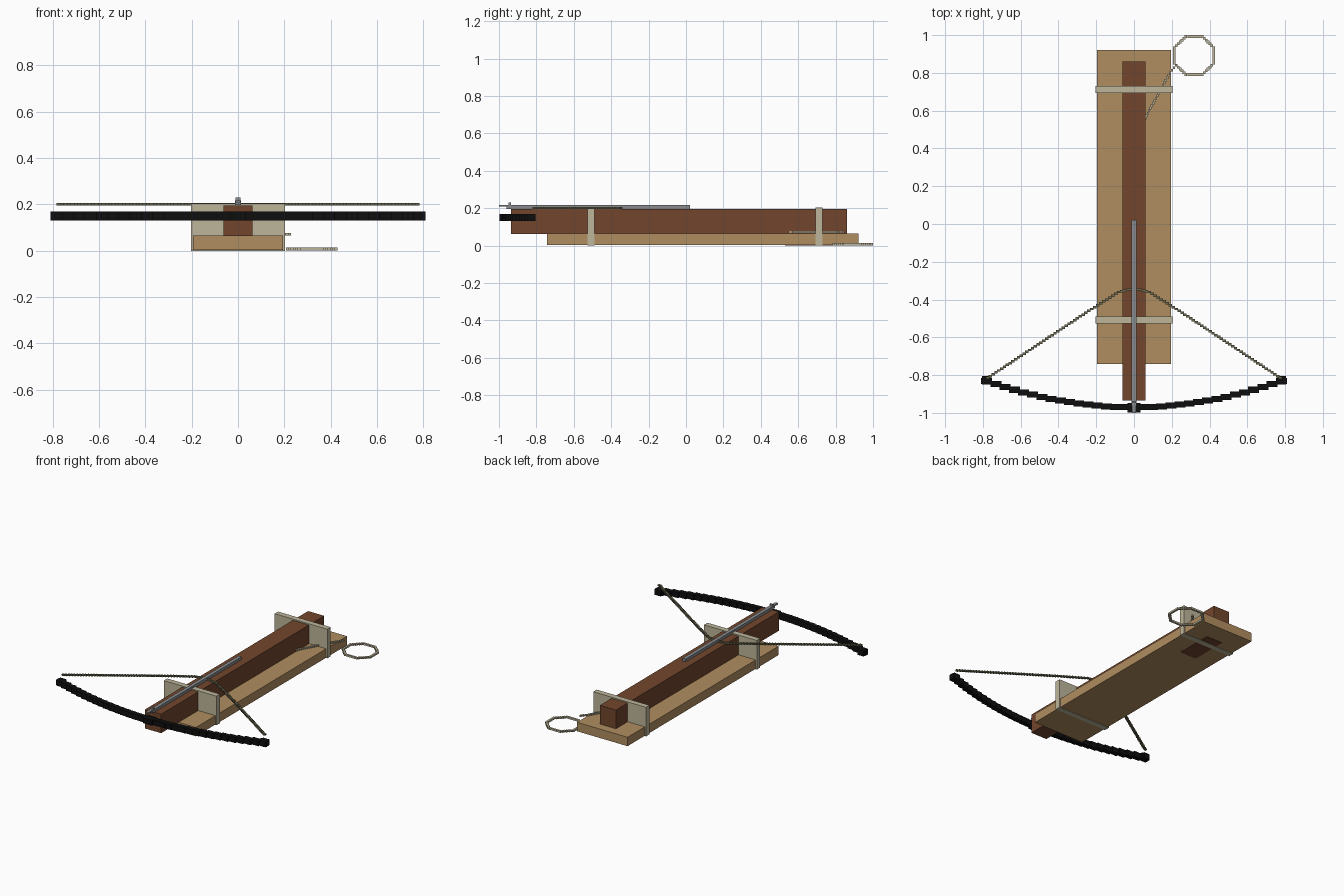
import bpy, bmesh, math
from mathutils import Vector

if "Cube" in bpy.data.objects:
    bpy.data.objects.remove(bpy.data.objects["Cube"])


def material(name, r, g, b):
    lin = [((c / 255 + 0.055) / 1.055) ** 2.4 if c > 10 else c / 255 / 12.92 for c in (r, g, b)]
    m = bpy.data.materials.new(name)
    m.diffuse_color = (*lin, 1)
    m.use_nodes = True
    m.node_tree.nodes["Principled BSDF"].inputs["Base Color"].default_value = m.diffuse_color
    return m


LIGHT_WOOD = material("light wood", 176, 141, 96)
DARK_WOOD = material("dark wood", 114, 70, 45)
BONE = material("pale bone", 190, 181, 154)
BLACK = material("black", 14, 14, 14)
STEEL = material("steel", 136, 139, 142)
CORD = material("olive cord", 108, 104, 78)


def boxes(name, mat, items):
    """One object from axis-aligned boxes given as (centre, size)."""
    bm = bmesh.new()
    for centre, size in items:
        for v in bmesh.ops.create_cube(bm, size=1)["verts"]:
            v.co = Vector(c + p * s for c, p, s in zip(centre, v.co, size))
    me = bpy.data.meshes.new(name)
    bm.to_mesh(me)
    bm.free()
    me.materials.append(mat)
    ob = bpy.data.objects.new(name, me)
    bpy.context.collection.objects.link(ob)
    return ob


def span(x0, x1, y0, y1, z0, z1):
    return ((x0 + x1) / 2, (y0 + y1) / 2, (z0 + z1) / 2), (x1 - x0, y1 - y0, z1 - z0)


def chain(points, step, size):
    """Evenly spaced little blocks along a polyline."""
    out = []
    for a, b in zip(points, points[1:]):
        a, b = Vector(a), Vector(b)
        n = max(1, round((b - a).length / step))
        out += [(a.lerp(b, i / n), size) for i in range(n)]
    return out + [(Vector(points[-1]), size)]


# Base board, with the stock lying along it
boxes("base_board", LIGHT_WOOD, [span(-0.195, 0.195, -0.742, 0.922, 0.003, 0.065)])
boxes("stock", DARK_WOOD, [span(-0.062, 0.062, -0.935, 0.86, 0.063, 0.195)])
boxes("underside_plate", DARK_WOOD, [span(-0.062, 0.062, 0.53, 0.79, 0.001, 0.008)])

# Upright brackets across board and stock
for name, y in (("front_bracket", -0.508), ("rear_bracket", 0.712)):
    boxes(name, BONE, [span(-0.203, 0.203, y - 0.019, y + 0.019, 0, 0.203)])

# Curved bow made of overlapping blocks, with tip blocks
N = 16
limbs = [((0.78 * i / N, -0.97 + 0.14 * (i / N) ** 2, 0.15), (0.058, 0.032, 0.038))
         for i in range(-N, N + 1)]
limbs += [((s * 0.782, -0.828, 0.15), (0.046, 0.046, 0.038)) for s in (-1, 1)]
limbs.append(((0, -0.972, 0.15), (0.07, 0.05, 0.038)))
boxes("bow", BLACK, limbs)

# Drawn bowstring
string = [(-0.775, -0.815, 0.2), (-0.24, -0.46, 0.2), (-0.08, -0.36, 0.2), (0, -0.342, 0.2),
          (0.08, -0.36, 0.2), (0.24, -0.46, 0.2), (0.775, -0.815, 0.2)]
boxes("bowstring", CORD, chain(string, 0.018, (0.018, 0.013, 0.011)))

# Bolt with a narrow tip and small barb
boxes("bolt", STEEL, [span(-0.012, 0.012, -0.96, 0.022, 0.197, 0.217),
                      span(-0.010, 0.010, -1.0, -0.95, 0.208, 0.217),
                      span(-0.010, 0.010, -0.948, -0.936, 0.21, 0.23)])

# Trigger cord on the board and octagonal pull ring on the ground
boxes("trigger_cord", BONE, chain([(0.055, 0.545, 0.072), (0.08, 0.60, 0.072),
                                   (0.19, 0.80, 0.072), (0.222, 0.84, 0.072)],
                                  0.015, (0.012, 0.013, 0.011)))
ring = [(0.318 + 0.113 * math.cos(a), 0.892 + 0.109 * math.sin(a), 0.007)
        for a in (math.radians(22.5 + 45 * i) for i in range(9))]
boxes("pull_ring", BONE, chain(ring, 0.014, (0.014, 0.014, 0.012)))
